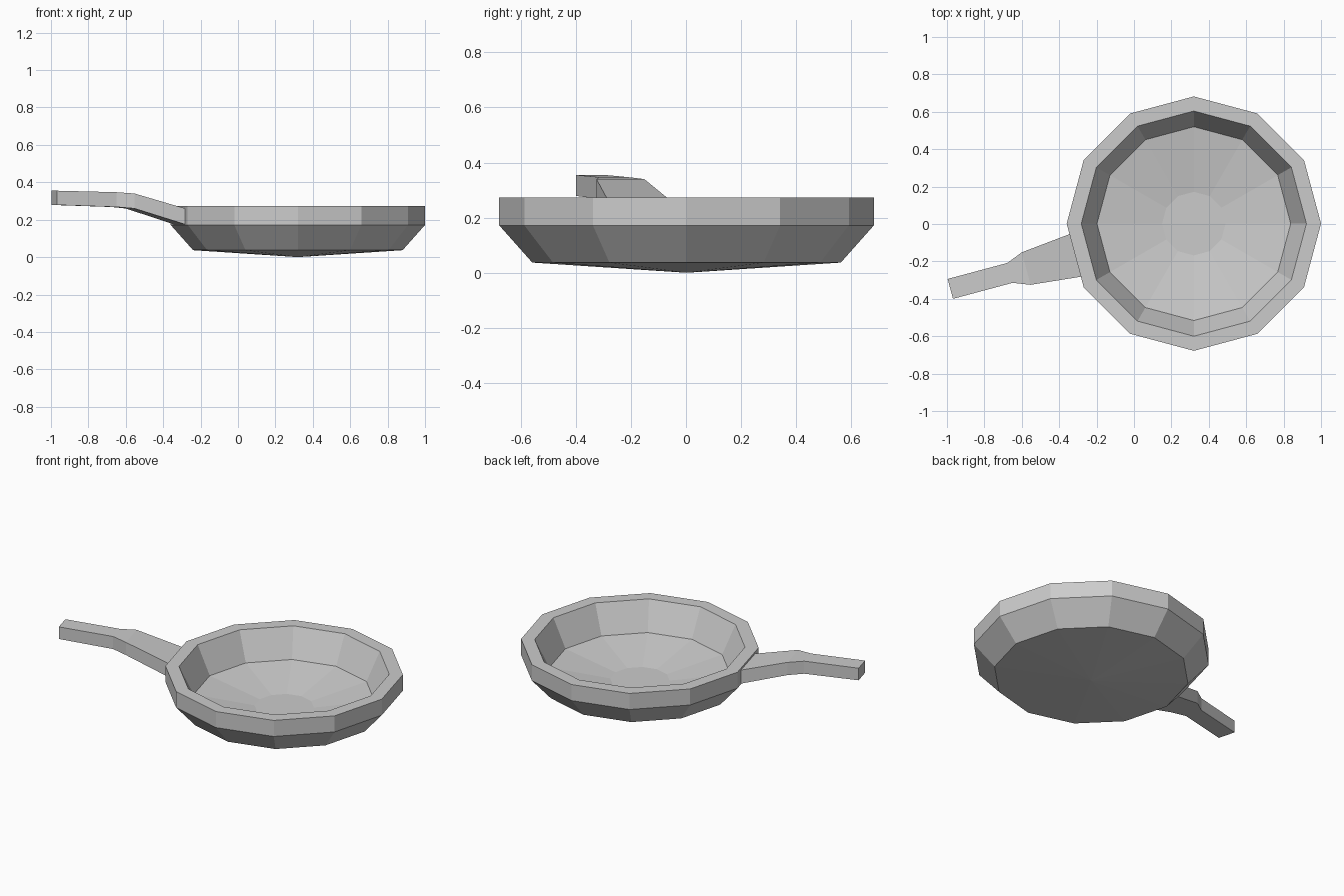
import bpy, bmesh
from math import cos, sin, pi, radians

if "Cube" in bpy.data.objects:
    bpy.data.objects.remove(bpy.data.objects["Cube"])

SIDES = 12
CX, CY = 0.32, 0.002


def make_object(name, bm):
    bmesh.ops.recalc_face_normals(bm, faces=bm.faces)
    mesh = bpy.data.meshes.new(name)
    bm.to_mesh(mesh)
    bm.free()
    obj = bpy.data.objects.new(name, mesh)
    bpy.context.collection.objects.link(obj)
    return obj


def bridge(bm, a, b):
    n = len(a)
    for i in range(n):
        j = (i + 1) % n
        bm.faces.new((a[i], a[j], b[j], b[i]))


# Pan bowl: shallow cone underneath, thick rim, dished floor
profile = [(0.56, 0.037), (0.68, 0.172), (0.68, 0.273),
           (0.602, 0.273), (0.518, 0.10), (0.17, 0.045)]
bm = bmesh.new()
rings = [[bm.verts.new((CX + r * cos(2 * pi * i / SIDES),
                        CY + r * sin(2 * pi * i / SIDES), z))
          for i in range(SIDES)] for r, z in profile]
for a, b in zip(rings, rings[1:]):
    bridge(bm, a, b)
bm.faces.new(rings[-1])
apex = bm.verts.new((CX, CY, 0.0))
for i in range(SIDES):
    bm.faces.new((apex, rings[0][(i + 1) % SIDES], rings[0][i]))
make_object("pan_bowl", bm)

# Handle: cross-sections (distance from pan centre, half width, bottom z, top z)
sections = [(0.655, 0.118, 0.175, 0.260), (0.928, 0.090, 0.260, 0.340),
            (1.018, 0.055, 0.268, 0.347), (1.348, 0.055, 0.279, 0.355)]
ang = radians(195)
bm = bmesh.new()
loops = []
for d, w, z0, z1 in sections:
    loops.append([bm.verts.new((CX + d * cos(ang) - s * sin(ang),
                                CY + d * sin(ang) + s * cos(ang), z))
                  for s, z in ((-w, z0), (w, z0), (w, z1), (-w, z1))])
for a, b in zip(loops, loops[1:]):
    bridge(bm, a, b)
bm.faces.new(loops[0])
bm.faces.new(loops[-1])
make_object("handle", bm)
